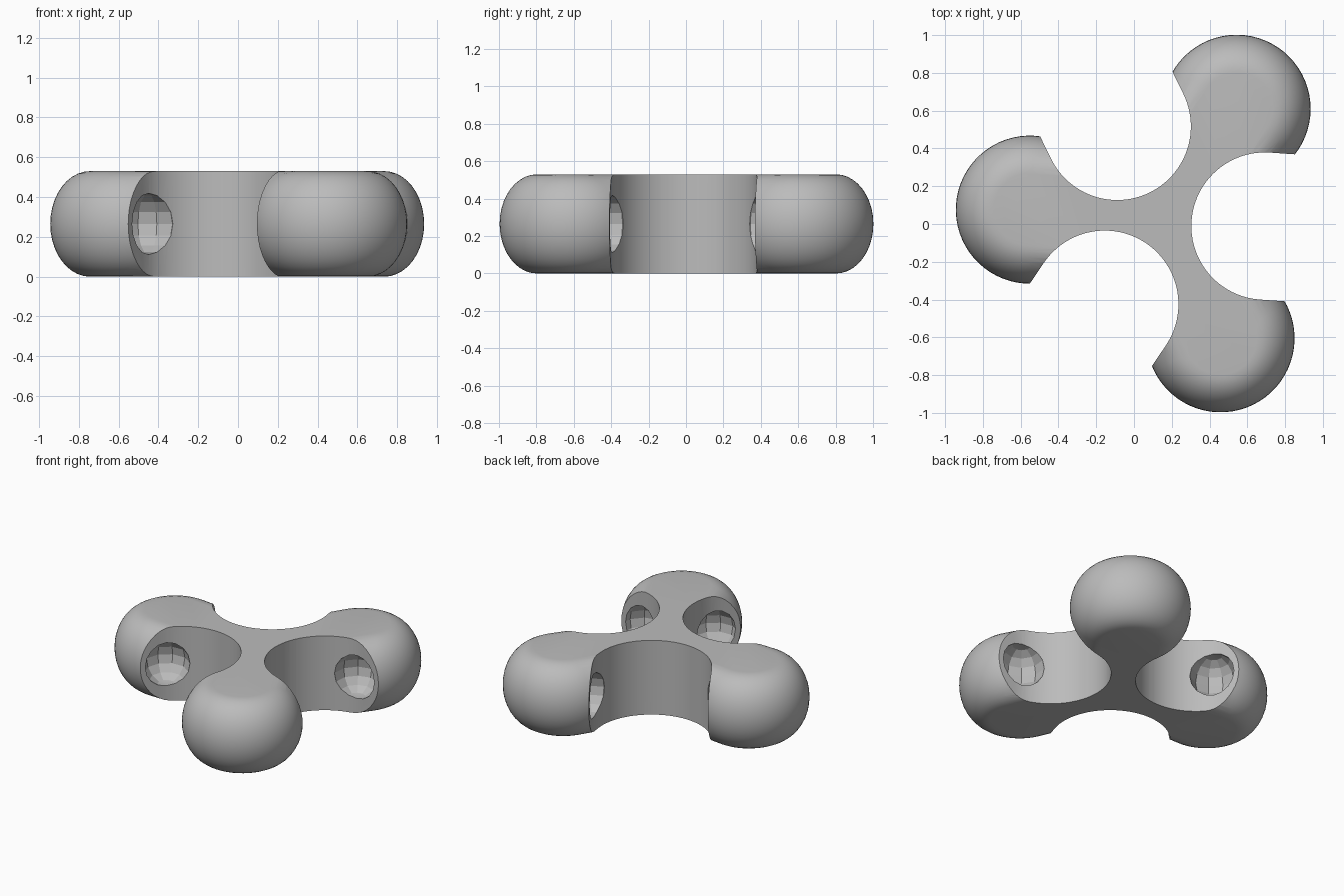
import bpy, bmesh, math
from mathutils import Matrix, Vector

if "Cube" in bpy.data.objects:
    bpy.data.objects.remove(bpy.data.objects["Cube"], do_unlink=True)

HEIGHT = 0.53
MID = HEIGHT / 2
HUB = Vector((0.15, 0.027, 0))
LOBE_R, ROUND = 0.392, 0.2       # lobe radius, width of its rounded rim
ARM, GAP = 0.703, 0.545          # hub to lobe, hub to scoop centre
SCOOP_R = 0.39
GAPS = (-4, 116, 236)            # headings of the three scoops

mat = bpy.data.materials.new("plain grey")
mat.use_nodes = True
GREY = (0.5, 0.5, 0.5, 1)
mat.diffuse_color = GREY
mat.node_tree.nodes["Principled BSDF"].inputs["Base Color"].default_value = GREY


def frame(degrees):
    """Hub-centred frame whose x axis points along the given heading."""
    return Matrix.Translation(HUB) @ Matrix.Rotation(math.radians(degrees), 4, "Z")


def make(name, bm):
    bmesh.ops.recalc_face_normals(bm, faces=bm.faces)
    mesh = bpy.data.meshes.new(name)
    bm.to_mesh(mesh)
    bm.free()
    mesh.materials.append(mat)
    obj = bpy.data.objects.new(name, mesh)
    bpy.context.collection.objects.link(obj)
    return obj


def ring(radius, z, cx, n=64):
    return [(cx + radius * math.cos(math.tau * i / n),
             radius * math.sin(math.tau * i / n), z) for i in range(n)]


def arm(heading):
    """Round lobe with a soft rim, tapering back past the flat hub."""
    pts = ring(0.2, 0, -0.05) + ring(0.2, HEIGHT, -0.05)
    rows = 20
    for j in range(rows + 1):
        a = math.pi * (j / rows - 0.5)
        pts += ring(LOBE_R - ROUND + ROUND * math.cos(a), MID + MID * math.sin(a), ARM)
    bm = bmesh.new()
    for p in pts:
        bm.verts.new(p)
    res = bmesh.ops.convex_hull(bm, input=bm.verts)
    loose = {g for g in res["geom_interior"] + res["geom_unused"]
             if isinstance(g, bmesh.types.BMVert)}
    bmesh.ops.delete(bm, geom=list(loose), context="VERTS")
    bmesh.ops.dissolve_limit(bm, angle_limit=0.005, verts=bm.verts, edges=bm.edges)
    bm.transform(frame(heading))
    return make("arm", bm)


def scoops():
    """Three stadium-shaped prisms, open to the outside."""
    bm = bmesh.new()
    steps = 48
    for heading in GAPS:
        outline = [(2, SCOOP_R)]
        for i in range(steps + 1):
            a = math.pi * (0.5 + i / steps)
            outline.append((GAP + SCOOP_R * math.cos(a), SCOOP_R * math.sin(a)))
        outline.append((2, -SCOOP_R))
        place = frame(heading)
        low = [bm.verts.new(place @ Vector((x, y, -0.2))) for x, y in outline]
        high = [bm.verts.new(place @ Vector((x, y, HEIGHT + 0.2))) for x, y in outline]
        bm.faces.new(low)
        bm.faces.new(high)
        for i in range(len(low)):
            bm.faces.new((low[i - 1], low[i], high[i], high[i - 1]))
    return make("scoop_cutter", bm)


def sockets():
    """Six faceted balls, one in each side wall of the scoops."""
    bm = bmesh.new()
    for heading in GAPS:
        for side in (-1, 1):
            place = Matrix.Translation((GAP - 0.05, side * SCOOP_R, MID))
            bmesh.ops.create_uvsphere(bm, u_segments=10, v_segments=8, radius=0.154,
                                      matrix=frame(heading) @ place)
    return make("socket_cutter", bm)


# Three arms joined, then the scoops and sockets cut away
body = arm(56)
body.name = "three_armed_body"
for op, helper in (("UNION", arm(176)), ("UNION", arm(296)),
                   ("DIFFERENCE", scoops()), ("DIFFERENCE", sockets())):
    mod = body.modifiers.new(helper.name, "BOOLEAN")
    mod.operation, mod.object, mod.solver = op, helper, "EXACT"
    helper.hide_render = True
    bpy.context.view_layer.update()
    deps = bpy.context.evaluated_depsgraph_get()
    mesh = bpy.data.meshes.new_from_object(body.evaluated_get(deps))
    body.modifiers.clear()
    body.data = mesh
    bpy.data.objects.remove(helper, do_unlink=True)

    # Tidy seams so the next cut meets a clean closed surface
    bm = bmesh.new()
    bm.from_mesh(mesh)
    bmesh.ops.remove_doubles(bm, verts=bm.verts, dist=0.0005)
    bmesh.ops.dissolve_degenerate(bm, dist=0.0001, edges=bm.edges)
    bm.to_mesh(mesh)
    bm.free()

body.data.materials.clear()
body.data.materials.append(mat)

# Soft rims, crisp scoop edges and faceted sockets
bpy.ops.object.select_all(action="DESELECT")
body.select_set(True)
bpy.context.view_layer.objects.active = body
bpy.ops.object.shade_smooth_by_angle(angle=math.radians(20))
